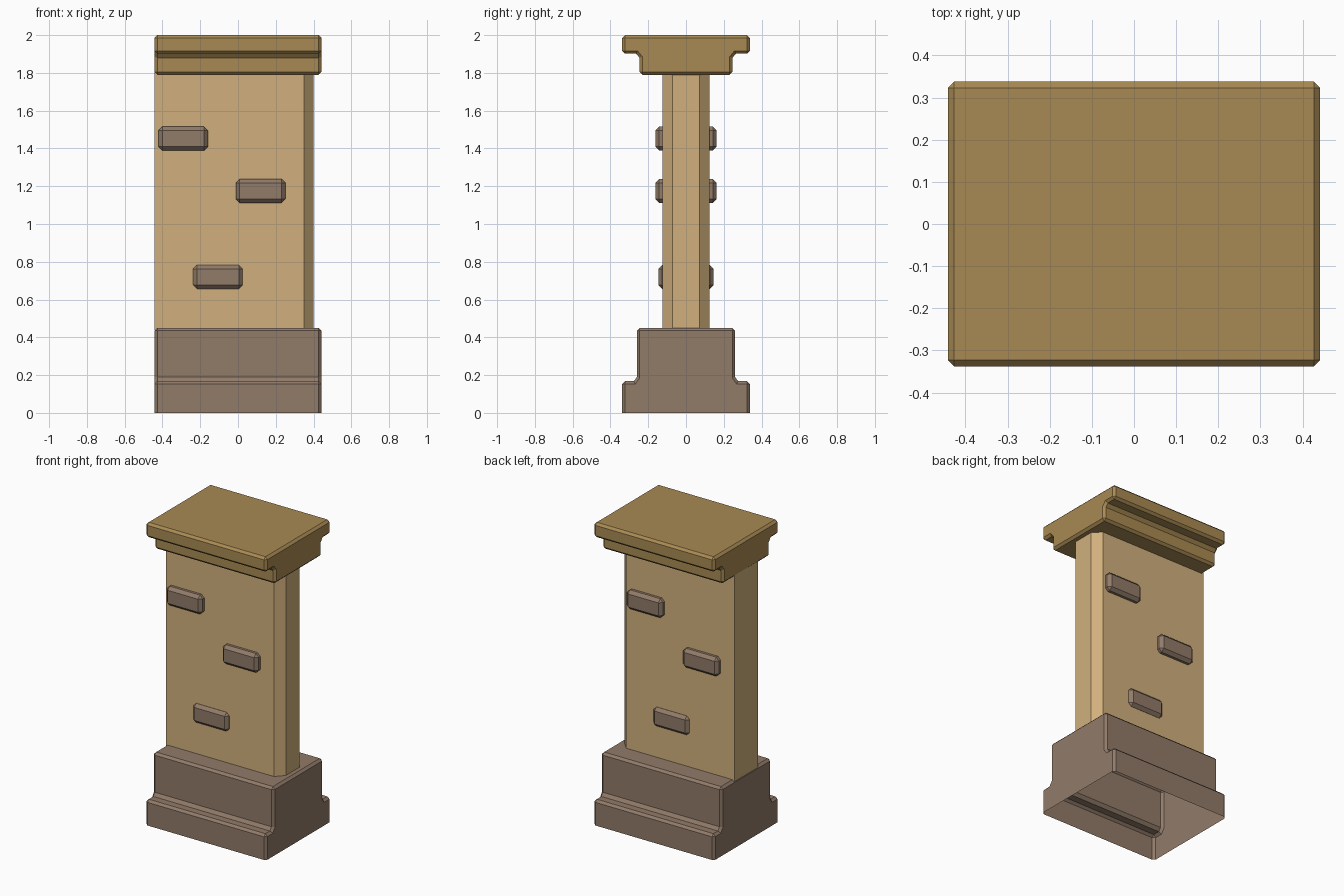
import bpy
import bmesh
from math import radians

if "Cube" in bpy.data.objects:
    bpy.data.objects.remove(bpy.data.objects["Cube"])


def material(name, rgb):
    """Flat material from sRGB 0-255 values, stored as linear."""
    lin = [((c / 255 + 0.055) / 1.055) ** 2.4 for c in rgb]
    mat = bpy.data.materials.new(name)
    mat.use_nodes = True
    mat.diffuse_color = (*lin, 1)
    bsdf = mat.node_tree.nodes["Principled BSDF"]
    bsdf.inputs["Base Color"].default_value = (*lin, 1)
    bsdf.inputs["Roughness"].default_value = 0.9
    return mat


tan = material("tan_plaster", (209, 176, 125))
ochre = material("ochre_capstone", (169, 138, 83))
stone = material("brown_stone", (145, 123, 105))


def extrude(name, outline, shift, mat, bevel=0, open_bottom=False):
    """Extrude a closed outline along a vector and chamfer its sharp convex edges."""
    bm = bmesh.new()
    face = bm.faces.new([bm.verts.new(p) for p in outline])
    new = bmesh.ops.extrude_face_region(bm, geom=[face])["geom"]
    verts = [v for v in new if isinstance(v, bmesh.types.BMVert)]
    bmesh.ops.translate(bm, vec=shift, verts=verts)
    if face not in {f for e in bm.edges if len(e.link_faces) == 2 for f in e.link_faces}:
        bm.faces.new(list(face.verts))
    bmesh.ops.recalc_face_normals(bm, faces=bm.faces)
    if open_bottom:
        bottom = [f for f in bm.faces if all(v.co.z < 0.001 for v in f.verts)]
        bmesh.ops.delete(bm, geom=bottom, context="FACES_ONLY")
    if bevel:
        sharp = [e for e in bm.edges if len(e.link_faces) == 2
                 and e.calc_face_angle_signed() > radians(60)]
        bmesh.ops.bevel(bm, geom=sharp, offset=bevel, segments=1,
                        affect="EDGES", clamp_overlap=True)
    mesh = bpy.data.meshes.new(name)
    bm.to_mesh(mesh)
    bm.free()
    mesh.materials.append(mat)
    obj = bpy.data.objects.new(name, mesh)
    bpy.context.collection.objects.link(obj)
    return obj


def moulding(name, half, mat, **options):
    """Symmetric stepped profile in (y, z), run along the width."""
    end = 0.442
    pts = half + [(-y, z) for y, z in reversed(half)]
    return extrude(name, [(-end, y, z) for y, z in pts], (2 * end, 0, 0),
                   mat, bevel=0.015, **options)


# Stepped plinth, hollow underneath
moulding("plinth", [(0.338, 0), (0.338, 0.168), (0.276, 0.168),
                    (0.26, 0.19), (0.26, 0.45)], stone, open_bottom=True)

# Stepped capstone
moulding("capstone", [(0.246, 1.79), (0.246, 1.88), (0.264, 1.902),
                      (0.338, 1.902), (0.338, 2.0)], ochre)

# Wall shaft, chamfered on its free end only
shaft = [(-0.441, -0.125), (0.35, -0.125), (0.4, -0.072),
         (0.4, 0.072), (0.35, 0.125), (-0.441, 0.125)]
extrude("wall_shaft", [(x, y, 0.44) for x, y in shaft], (0, 0, 1.37), tan)

# Exposed bricks: the rear set is the front set turned about the wall centre
wall_centre = -0.045
bricks = {"upper": (-0.29, 1.452, 0.162), "middle": (0.12, 1.175, 0.162),
          "lower": (-0.107, 0.72, 0.146)}
for label, (x, z, reach) in bricks.items():
    for side, sign in (("front", -1), ("rear", 1)):
        cx = x if sign < 0 else 2 * wall_centre - x
        w, h = 0.131, 0.063
        corners = [(cx - w, z - h), (cx + w, z - h), (cx + w, z + h), (cx - w, z + h)]
        extrude(f"{side}_{label}_brick", [(a, sign * 0.09, b) for a, b in corners],
                (0, sign * (reach - 0.09), 0), stone, bevel=0.02)
